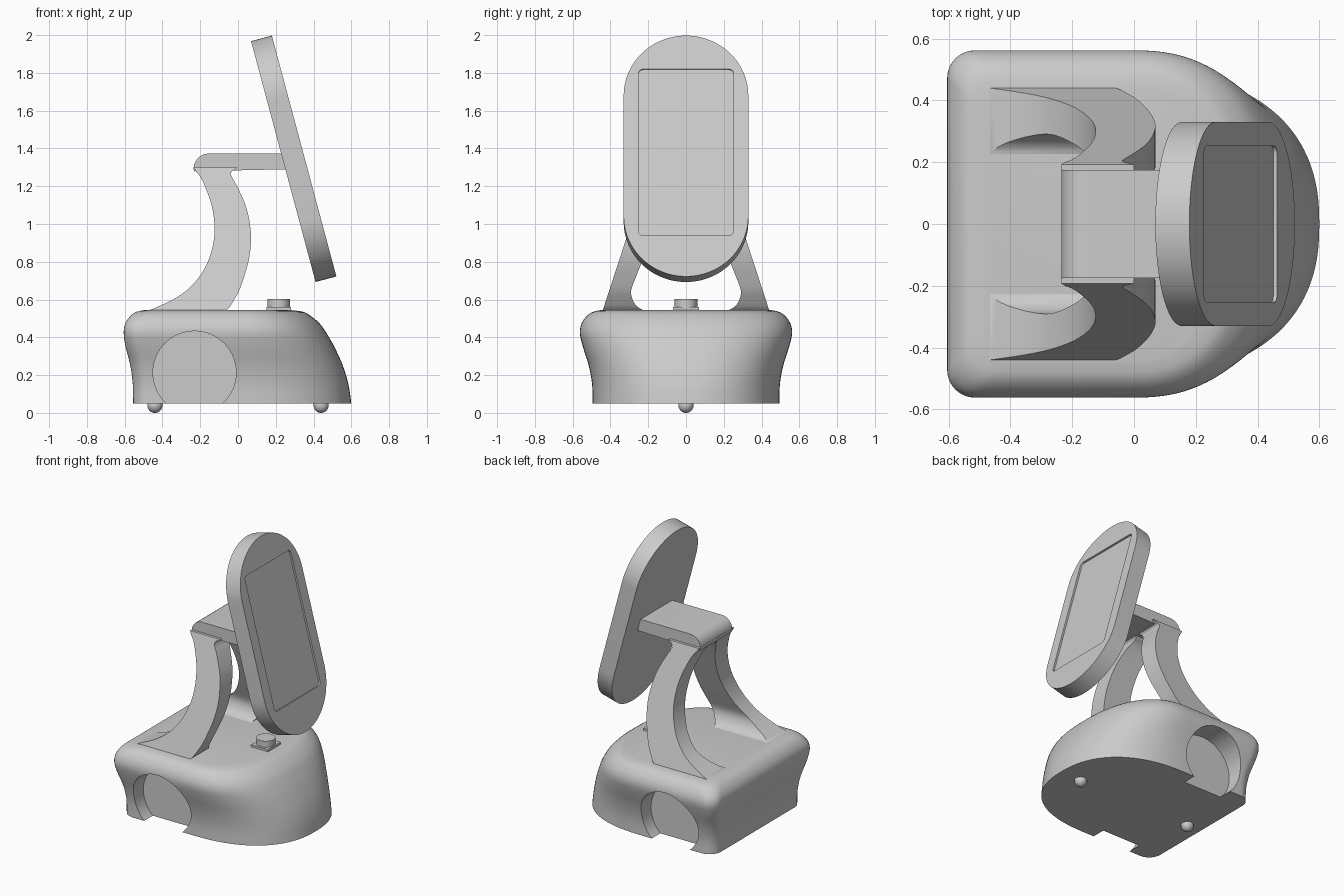
import bpy, bmesh, math
from mathutils import Matrix, Vector

if "Cube" in bpy.data.objects:
    bpy.data.objects.remove(bpy.data.objects["Cube"], do_unlink=True)

GREY = (0.6, 0.6, 0.6, 1)
mat = bpy.data.materials.new("plain grey")
mat.use_nodes = True
mat.diffuse_color = GREY
bsdf = next(n for n in mat.node_tree.nodes if n.type == 'BSDF_PRINCIPLED')
bsdf.inputs["Base Color"].default_value = GREY


def finish(name, bm, smooth=True):
    bmesh.ops.recalc_face_normals(bm, faces=bm.faces)
    me = bpy.data.meshes.new(name)
    bm.to_mesh(me)
    bm.free()
    ob = bpy.data.objects.new(name, me)
    me.materials.append(mat)
    bpy.context.collection.objects.link(ob)
    if smooth:
        shade(ob)
    return ob


def activate(ob):
    bpy.ops.object.select_all(action='DESELECT')
    ob.select_set(True)
    bpy.context.view_layer.objects.active = ob


def shade(ob):
    activate(ob)
    bpy.ops.object.shade_smooth_by_angle(angle=math.radians(32))


def loft(name, rings, smooth=True):
    """Skin closed rings of equal length and cap both ends."""
    bm = bmesh.new()
    rows = [[bm.verts.new(p) for p in ring] for ring in rings]
    n = len(rows[0])
    for a, b in zip(rows, rows[1:]):
        for i in range(n):
            j = (i + 1) % n
            bm.faces.new((a[i], a[j], b[j], b[i]))
    bm.faces.new(rows[0])
    bm.faces.new(rows[-1])
    return finish(name, bm, smooth)


def cut(ob, cutter):
    cutter.hide_render = True
    mod = ob.modifiers.new("cut", 'BOOLEAN')
    mod.operation, mod.solver, mod.object = 'DIFFERENCE', 'EXACT', cutter
    activate(ob)
    bpy.ops.object.modifier_apply(modifier=mod.name)
    bpy.data.objects.remove(cutter, do_unlink=True)


def spline(rows, steps=4):
    """Smooth interpolation through rows of numbers."""
    pts = [Vector(r) for r in rows]
    out = []
    for i in range(len(pts) - 1):
        p0, p1, p2 = pts[max(i - 1, 0)], pts[i], pts[i + 1]
        p3 = pts[min(i + 2, len(pts) - 1)]
        for s in range(steps):
            t = s / steps
            out.append(0.5 * (2 * p1 + (p2 - p0) * t + (2 * p0 - 5 * p1 + 4 * p2 - p3) * t**2
                              + (3 * p1 - p0 - 3 * p2 + p3) * t**3))
    return out + [pts[-1]]


def arc(cx, cy, r, a0, a1, n=8):
    angles = [math.radians(a0 + (a1 - a0) * i / n) for i in range(n + 1)]
    return [(cx + r * math.cos(a), cy + r * math.sin(a)) for a in angles]


def rounded_rect(w, h, r, n=8):
    return [p for k, (sx, sy) in enumerate([(1, 1), (-1, 1), (-1, -1), (1, -1)])
            for p in arc(sx * (w - r), sy * (h - r), r, 90 * k, 90 * k + 90, n)]


def cylinder(name, r, y0, y1, x, z):
    return loft(name, [[(a, y, b) for a, b in arc(x, z, r, 0, 360, 64)[:-1]] for y in (y0, y1)])


# Base shell: a D-shaped outline lofted upward
def outline(back, half, nose, r=0.09, power=2.35, n=28):
    side = []
    for i in range(n + 1):
        a = math.pi / 2 * i / n
        side.append((nose * math.cos(a) ** (2 / power), half * math.sin(a) ** (2 / power)))
    side += [(back * k / 4, half) for k in (1, 2, 3)]
    side += arc(back + r, half - r, r, 90, 180)
    return side + [(x, -y) for x, y in reversed(side[1:])]


shell = [  # height, back, half width, nose
    (0.05, -0.555, 0.495, 0.60), (0.15, -0.557, 0.497, 0.585), (0.25, -0.57, 0.515, 0.555),
    (0.35, -0.595, 0.546, 0.51), (0.42, -0.605, 0.562, 0.47), (0.47, -0.598, 0.554, 0.435),
    (0.51, -0.573, 0.528, 0.39), (0.535, -0.538, 0.492, 0.345), (0.545, -0.49, 0.445, 0.27)]
bm_rows = [(z, outline(b, h, n)) for z, b, h, n in
           [r.to_tuple() if hasattr(r, "to_tuple") and len(r) < 4 else tuple(r) for r in spline(shell)]]
base = loft("base_shell", [[(x, y, z) for x, y in ring] for z, ring in bm_rows])

# Round wheel recesses in both sides
for s in (-1, 1):
    cut(base, cylinder("wheel_cutter", 0.22, s * 0.40, s * 0.8, -0.23, 0.213))
shade(base)

# Two curved legs leaning towards each other
leg = spline([  # height, back edge, front edge, inner side
    (0.54, -0.48, -0.065, 0.215), (0.56, -0.43, -0.045, 0.255), (0.60, -0.345, -0.02, 0.283),
    (0.65, -0.27, 0.007, 0.29), (0.72, -0.205, 0.032, 0.265), (0.8, -0.16, 0.055, 0.233),
    (0.9, -0.13, 0.069, 0.195), (1.0, -0.125, 0.063, 0.157), (1.1, -0.14, 0.04, 0.12),
    (1.2, -0.175, -0.005, 0.08), (1.25, -0.2, -0.033, 0.05), (1.275, -0.22, -0.035, 0.02),
    (1.3, -0.235, 0.0, 0.002)])
for s, name in ((1, "left_leg"), (-1, "right_leg")):
    rings = []
    for z, x0, x1, inner in leg:
        outer = 0.44 - (z - 0.545) * 0.327
        rings.append([(x0, s * inner, z), (x1, s * inner, z), (x1, s * outer, z), (x0, s * outer, z)])
    loft(name, rings)

# Top arm joining the legs to the display
arm = [(0.27, 1.29), (0.26, 1.373)] + arc(-0.155, 1.293, 0.08, 90, 190)
loft("top_arm", [[(x, y, z) for x, z in arm] for y in (-0.175, 0.175)])

# Tilted display with a shallow screen recess
tilt = Matrix.Translation((0.35, 0, 1.36)) @ Matrix.Rotation(math.radians(-15), 4, 'Y')


def tilted(name, shape, x0, x1, dz=0):
    return loft(name, [[tilt @ Vector((x, y, z + dz)) for y, z in shape] for x in (x0, x1)])


display = tilted("display", rounded_rect(0.33, 0.66, 0.3299, 24), -0.114, 0)
cut(display, tilted("screen_cutter", rounded_rect(0.252, 0.456, 0.025), -0.012, 0.1, 0.02))
shade(display)

# Push button on a square plate
bm = bmesh.new()
bmesh.ops.create_cube(bm, size=1, matrix=Matrix.Translation((0.215, 0, 0.55))
                      @ Matrix.Diagonal((0.13, 0.14, 0.02, 1)))
finish("button_plate", bm, False)
loft("button", [[(x, y, z) for x, y in arc(0.215, 0, 0.06, 0, 360, 40)[:-1]] for z in (0.55, 0.602)])

# Ball casters under the base
for x, name in ((-0.44, "rear_caster"), (0.44, "front_caster")):
    bm = bmesh.new()
    bmesh.ops.create_uvsphere(bm, u_segments=24, v_segments=16, radius=0.04,
                              matrix=Matrix.Translation((x, 0, 0.04)))
    finish(name, bm)
